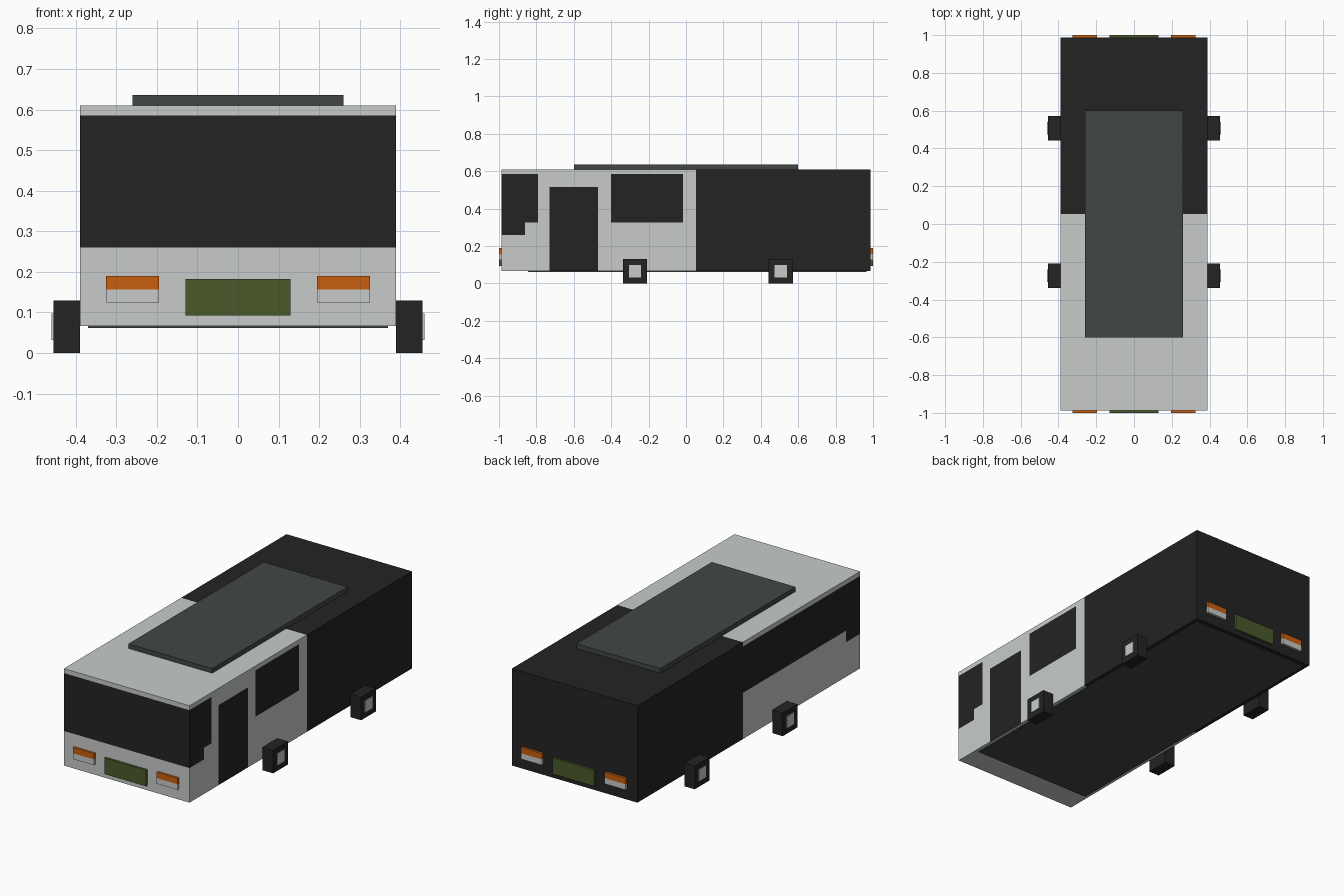
import bpy, bmesh
from mathutils import Vector

default = bpy.data.objects.get("Cube")
if default:
    bpy.data.objects.remove(default, do_unlink=True)


def material(name, r, g, b):
    m = bpy.data.materials.new(name)
    m.use_nodes = True
    m.diffuse_color = (r, g, b, 1)
    for node in m.node_tree.nodes:
        if node.type == 'BSDF_PRINCIPLED':
            node.inputs["Base Color"].default_value = (r, g, b, 1)
    return m


WHITE = material("pale_grey", 0.58, 0.60, 0.60)
BLACK = material("soft_black", 0.017, 0.017, 0.017)
SLATE = material("dark_slate", 0.053, 0.063, 0.061)
ORANGE = material("lamp_orange", 0.58, 0.115, 0.005)
GREEN = material("olive_green", 0.067, 0.102, 0.024)


def box(name, x, y, z, *mats, cuts=(), rule=None):
    """Box from ranges, sliced at (axis, value) cuts and coloured by a rule on face centres."""
    bm = bmesh.new()
    bmesh.ops.create_cube(bm, size=1)
    ranges = (x, y, z)
    for v in bm.verts:
        v.co = Vector([r[0] if c < 0 else r[1] for c, r in zip(v.co, ranges)])
    for axis, value in cuts:
        normal = Vector((0, 0, 0))
        normal[axis] = 1
        bmesh.ops.bisect_plane(bm, geom=bm.verts[:] + bm.edges[:] + bm.faces[:],
                               plane_co=normal * value, plane_no=normal)
    bmesh.ops.recalc_face_normals(bm, faces=bm.faces)
    if rule:
        for f in bm.faces:
            f.material_index = int(rule(f.calc_center_median(), f.normal))
    mesh = bpy.data.meshes.new(name)
    bm.to_mesh(mesh)
    bm.free()
    for m in mats:
        mesh.materials.append(m)
    obj = bpy.data.objects.new(name, mesh)
    bpy.context.collection.objects.link(obj)
    return obj


# Body with painted rear half, windscreen, windows and door
W, L, FLOOR, ROOF = 0.39, 0.987, 0.066, 0.61
SPLIT, SILL, LOW_SILL, HEAD = 0.053, 0.325, 0.26, 0.585
CAB, QUARTER = -0.86, -0.79
DOOR, DOOR_TOP = (-0.73, -0.47), 0.515
WINDOW = (-0.40, -0.015)


def is_black(c, n):
    if c.y > SPLIT:
        return True
    if abs(n.z) > 0.5 or c.z > HEAD:
        return False
    if n.y < -0.5 or c.y < CAB:
        return c.z > LOW_SILL
    if n.x < 0:
        return c.z > SILL
    if DOOR[0] < c.y < DOOR[1]:
        return c.z < DOOR_TOP
    return c.z > SILL and (c.y < QUARTER or WINDOW[0] < c.y < WINDOW[1])


body_cuts = [(1, v) for v in (CAB, QUARTER, *DOOR, *WINDOW, SPLIT)]
body_cuts += [(2, v) for v in (LOW_SILL, SILL, DOOR_TOP, HEAD)]
box("body", (-W, W), (-L, L), (FLOOR, ROOF), WHITE, BLACK, cuts=body_cuts, rule=is_black)

# Roof panel and underside panel
box("roof_panel", (-0.26, 0.26), (-0.6, 0.6), (ROOF, 0.636), SLATE)
box("underside_panel", (-0.37, 0.37), (-0.845, 0.965), (FLOOR - 0.004, FLOOR + 0.002), SLATE)

# Lamps and plates on both ends
for end, s in (("front", -1), ("rear", 1)):
    y = sorted((s * (L - 0.01), s))
    box(end + "_plate", (-0.13, 0.13), y, (0.093, 0.183), GREEN)
    for side, k in (("left", 1), ("right", -1)):
        box(f"{end}_{side}_lamp", sorted((k * 0.195, k * 0.325)), y, (0.125, 0.19),
            WHITE, ORANGE, cuts=[(2, 0.157)], rule=lambda c, n: c.z > 0.157)

# Square wheels with pale hubs
for end, y in (("front", -0.273), ("rear", 0.507)):
    for side, k in (("left", 1), ("right", -1)):
        box(f"{end}_{side}_wheel", sorted((k * W, k * 0.455)), (y - 0.065, y + 0.065),
            (0, 0.13), BLACK)
        box(f"{end}_{side}_hub", sorted((k * 0.44, k * 0.46)), (y - 0.033, y + 0.033),
            (0.032, 0.098), WHITE)
